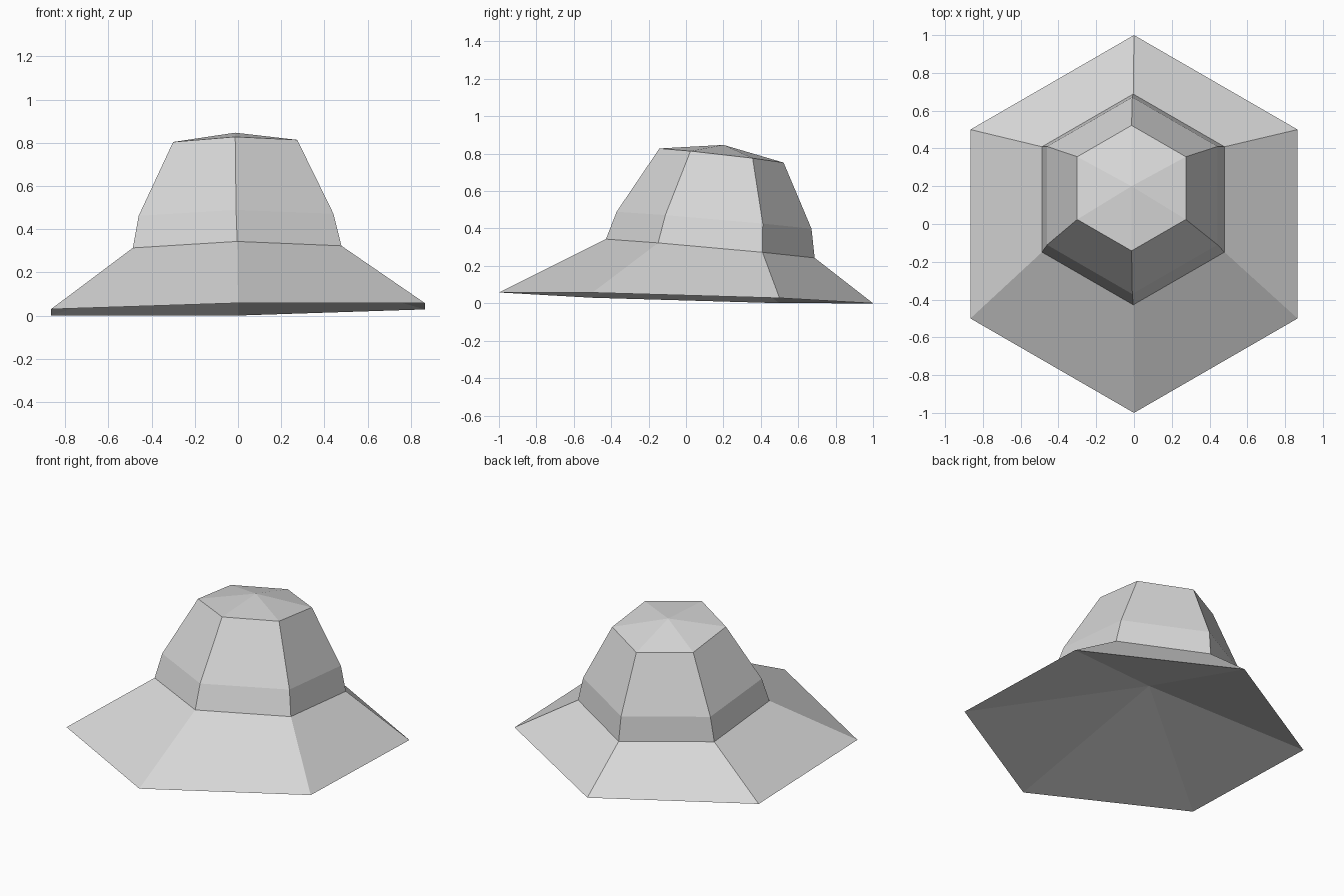
import bpy
import bmesh
import math

cube = bpy.data.objects.get("Cube")
if cube:
    bpy.data.objects.remove(cube, do_unlink=True)

SIDES = 6

# One plain grey for the whole hat
grey = bpy.data.materials.new("light_grey")
grey.use_nodes = True
colour = (0.69, 0.69, 0.69, 1)
grey.diffuse_color = colour
grey.node_tree.nodes["Principled BSDF"].inputs["Base Color"].default_value = colour


def tilted_ring(bm, x, y, z, radius, slope_x, slope_y):
    """Hexagon centred on x, y, z, leaning by the two slopes."""
    verts = []
    for i in range(SIDES):
        a = math.radians(90) + math.tau * i / SIDES
        dx, dy = radius * math.cos(a), radius * math.sin(a)
        verts.append(bm.verts.new((x + dx, y + dy, z + slope_x * dx + slope_y * dy)))
    return verts


def fan(bm, ring, tip):
    centre = bm.verts.new(tip)
    for i in range(SIDES):
        bm.faces.new((ring[i], ring[(i + 1) % SIDES], centre))


# Rings: brim edge, foot of crown, waist of crown, top of crown
bm = bmesh.new()
rings = [
    tilted_ring(bm, 0, 0, 0.029, 1.0, 0.016, -0.029),
    tilted_ring(bm, -0.004, 0.13, 0.293, 0.558, 0.01, -0.09),
    tilted_ring(bm, -0.009, 0.15, 0.444, 0.521, 0.011, -0.087),
    tilted_ring(bm, -0.013, 0.19, 0.79, 0.332, 0.017, -0.114),
]

# Sloping brim and crown walls
for low, high in zip(rings, rings[1:]):
    for i in range(SIDES):
        j = (i + 1) % SIDES
        bm.faces.new((low[i], low[j], high[j], high[i]))

# Low peak on top, hollow underneath
fan(bm, rings[-1], (-0.013, 0.20, 0.847))
fan(bm, rings[0], (-0.005, 0.13, 0.275))

bmesh.ops.recalc_face_normals(bm, faces=bm.faces)
mesh = bpy.data.meshes.new("hexagonal_hat")
bm.to_mesh(mesh)
bm.free()
mesh.materials.append(grey)
hat = bpy.data.objects.new("hexagonal_hat", mesh)
bpy.context.collection.objects.link(hat)
